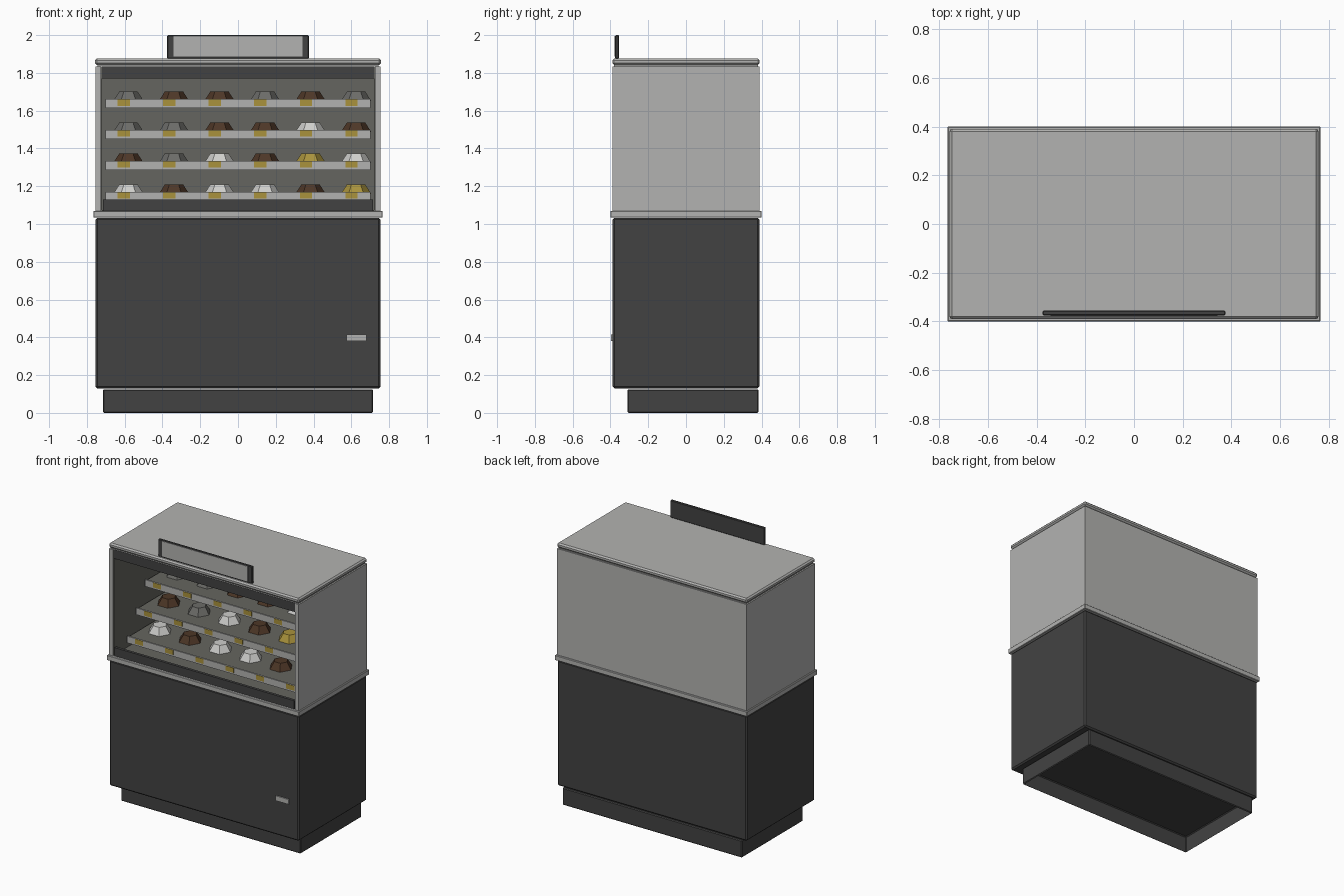
import bpy, bmesh, math

cube = bpy.data.objects.get("Cube")
if cube:
    bpy.data.objects.remove(cube, do_unlink=True)


def material(name, rgb):
    m = bpy.data.materials.new(name)
    m.use_nodes = True
    m.diffuse_color = (*rgb, 1)
    bsdf = m.node_tree.nodes["Principled BSDF"]
    bsdf.inputs["Base Color"].default_value = (*rgb, 1)
    bsdf.inputs["Roughness"].default_value = 0.7
    return m


charcoal = material("charcoal", (0.055, 0.055, 0.055))
pale = material("pale_grey", (0.45, 0.45, 0.44))
lining = material("lining_grey", (0.13, 0.13, 0.115))
brown = material("chocolate", (0.075, 0.038, 0.02))
grey = material("grey_icing", (0.15, 0.15, 0.14))
cream = material("cream", (0.62, 0.62, 0.6))
gold = material("gold", (0.4, 0.29, 0.045))


def finish(name, bm, mat):
    bmesh.ops.recalc_face_normals(bm, faces=bm.faces)
    mesh = bpy.data.meshes.new(name)
    bm.to_mesh(mesh)
    bm.free()
    mesh.materials.append(mat)
    ob = bpy.data.objects.new(name, mesh)
    bpy.context.scene.collection.objects.link(ob)
    return ob


def box(name, mat, x, y, z, bevel=0, open_bottom=False):
    """Box from (min, max) ranges, optionally chamfered or without a bottom."""
    bm = bmesh.new()
    bmesh.ops.create_cube(bm, size=1)
    for v in bm.verts:
        for i, (lo, hi) in enumerate((x, y, z)):
            v.co[i] = lo if v.co[i] < 0 else hi
    if bevel:
        bmesh.ops.bevel(bm, geom=bm.edges[:], offset=bevel, segments=1, affect='EDGES')
    if open_bottom:
        low = [f for f in bm.faces if f.calc_center_median().z < z[0] + 0.001]
        bmesh.ops.delete(bm, geom=low, context='FACES')
    return finish(name, bm, mat)


def cake(name, mat, cx, cy, z):
    """Six-sided tapered cake."""
    bm = bmesh.new()
    rings = []
    for r, h in ((0.08, z), (0.048, z + 0.05)):
        rings.append([bm.verts.new((cx + r * math.cos(k * math.pi / 3),
                                    cy + r * math.sin(k * math.pi / 3), h))
                      for k in range(6)])
    for ring in rings:
        bm.faces.new(ring)
    for k in range(6):
        n = (k + 1) % 6
        bm.faces.new((rings[0][k], rings[0][n], rings[1][n], rings[1][k]))
    return finish(name, bm, mat)


# Base cabinet
box("plinth", charcoal, (-0.715, 0.715), (-0.31, 0.385), (0, 0.125), 0.006, True)
box("cabinet", charcoal, (-0.755, 0.755), (-0.388, 0.388), (0.13, 1.033), 0.01)
box("nameplate", pale, (0.575, 0.68), (-0.396, -0.387), (0.38, 0.415))
box("counter", pale, (-0.765, 0.765), (-0.4, 0.4), (1.034, 1.07), 0.003)

# Display case shell and its inner lining
for side, s in (("left", 1), ("right", -1)):
    xs = sorted((s * 0.725, s * 0.755))
    box(side + "_panel", pale, xs, (-0.388, 0.388), (1.07, 1.835))
    xs = sorted((s * 0.72, s * 0.725))
    box(side + "_lining", lining, xs, (-0.38, 0.365), (1.072, 1.832))
box("back_panel", pale, (-0.725, 0.725), (0.367, 0.387), (1.07, 1.835))
box("back_lining", lining, (-0.72, 0.72), (0.36, 0.367), (1.072, 1.832))
box("floor_lining", lining, (-0.72, 0.72), (-0.36, 0.36), (1.07, 1.075))
box("bottom_rail", charcoal, (-0.715, 0.715), (-0.382, -0.362), (1.07, 1.13))
box("top_rail", charcoal, (-0.72, 0.72), (-0.382, -0.362), (1.77, 1.835))

# Roof and sign
box("roof_joint", pale, (-0.745, 0.745), (-0.38, 0.38), (1.828, 1.848))
box("roof", pale, (-0.757, 0.757), (-0.39, 0.39), (1.842, 1.876), 0.01)
box("sign", charcoal, (-0.375, 0.375), (-0.375, -0.355), (1.876, 2.0), 0.004)
box("sign_panel", pale, (-0.342, 0.342), (-0.378, -0.374), (1.886, 1.995))

# Stepped shelves with price tags and cakes, from the lowest up
flavours = {"b": brown, "g": grey, "w": cream, "y": gold}
rows = ("wbwwby", "bgwbyw", "ggbbwb", "gbbgbg")
for row, codes in enumerate(rows):
    front = -0.26 + 0.102 * row
    top = 1.17 + 0.164 * row
    tag = f"_{row + 1}"
    box("shelf" + tag, lining, (-0.7, 0.7), (front + 0.01, 0.36), (top - 0.02, top - 0.01))
    box("shelf_lip" + tag, pale, (-0.702, 0.702), (front, front + 0.012), (top - 0.048, top))
    for col, code in enumerate(codes):
        cx = -0.58 + 0.241 * col
        cake(f"cake{tag}_{col + 1}", flavours[code], cx, front + 0.2, top - 0.01)
        box(f"price_tag{tag}_{col + 1}", gold, (cx - 0.057, cx + 0.007),
            (front - 0.003, front + 0.001), (top - 0.036, top - 0.002))
